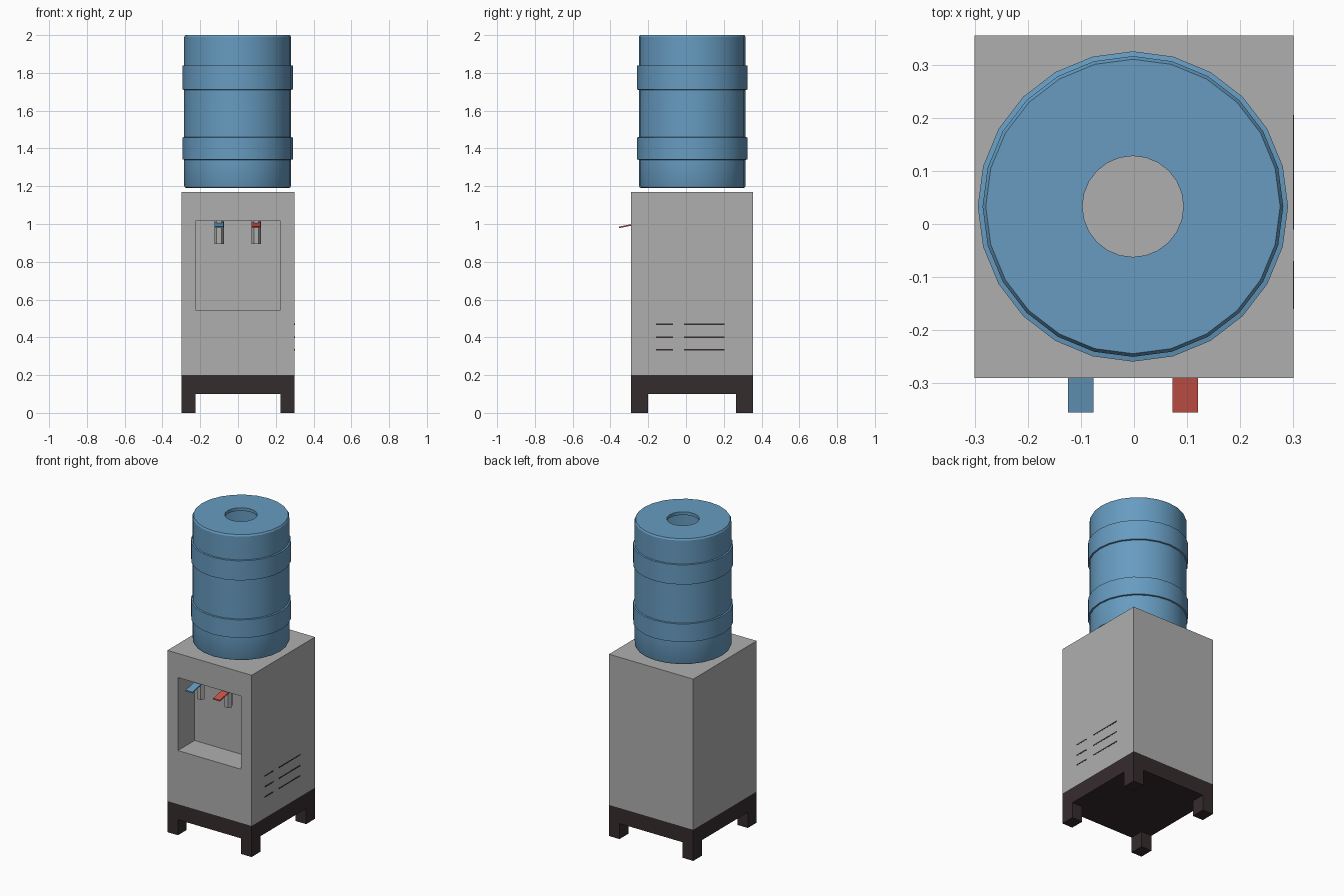
import bpy, bmesh, math
from mathutils import Matrix, Vector

if "Cube" in bpy.data.objects:
    bpy.data.objects.remove(bpy.data.objects["Cube"])


def material(name, rgb):
    m = bpy.data.materials.new(name)
    m.diffuse_color = (*rgb, 1)
    m.use_nodes = True
    m.node_tree.nodes["Principled BSDF"].inputs["Base Color"].default_value = m.diffuse_color
    return m


GREY = material("cabinet grey", (0.43, 0.43, 0.43))
BLUE = material("water blue", (0.135, 0.33, 0.53))
RED = material("hot red", (0.60, 0.09, 0.065))
DARK = material("dark brown", (0.036, 0.025, 0.027))


def finish(name, bm, mat):
    bmesh.ops.recalc_face_normals(bm, faces=bm.faces)
    me = bpy.data.meshes.new(name)
    bm.to_mesh(me)
    bm.free()
    ob = bpy.data.objects.new(name, me)
    bpy.context.collection.objects.link(ob)
    me.materials.append(mat)
    return ob


def add_box(bm, lo, hi):
    lo, hi = Vector(lo), Vector(hi)
    m = Matrix.Translation((lo + hi) / 2) @ Matrix.Diagonal((*(hi - lo), 1))
    return bmesh.ops.create_cube(bm, size=1, matrix=m)["verts"]


X, Y0, Y1 = 0.30, -0.29, 0.355

# cabinet with dispensing recess in the front
bm = bmesh.new()
add_box(bm, (-X, Y0, 0.2), (X, Y1, 1.17))
bm.normal_update()
front = min(bm.faces, key=lambda f: f.calc_center_median().y)
bmesh.ops.inset_individual(bm, faces=[front], thickness=0.05)
mid = front.calc_center_median()
for v in front.verts:
    v.co.x = 0.225 if v.co.x > 0 else -0.225
    v.co.z = 1.015 if v.co.z > mid.z else 0.545
back = bmesh.ops.extrude_discrete_faces(bm, faces=[front])["faces"][0]
bmesh.ops.translate(bm, verts=back.verts, vec=(0, 0.17, 0))
finish("cabinet", bm, GREY)

# base slab with four legs
bm = bmesh.new()
add_box(bm, (-X, Y0, 0.1), (X, Y1, 0.2))
finish("base", bm, DARK)
for side, xa in (("left", -X), ("right", X - 0.075)):
    for end, ya in (("front", Y0), ("back", Y1 - 0.09)):
        bm = bmesh.new()
        add_box(bm, (xa, ya, 0), (xa + 0.075, ya + 0.09, 0.1))
        finish(f"{end}_{side}_leg", bm, DARK)

# thin vent slits on the right side
bm = bmesh.new()
for z in (0.335, 0.40, 0.47):
    for ya, yb in ((-0.16, -0.07), (-0.01, 0.205)):
        add_box(bm, (X - 0.004, ya, z - 0.004), (X + 0.001, yb, z + 0.004))
finish("side_vents", bm, DARK)

# hollow bottle: lathed closed profile, open at top and bottom
R, B, H, T = 0.283, 0.292, 0.095, 0.02
profile = [(H, 2.0), (R - 0.006, 2.0), (R, 1.99),
           (R, 1.84), (B, 1.838), (B, 1.712), (R, 1.71),
           (R, 1.46), (B, 1.458), (B, 1.342), (R, 1.34),
           (R, 1.203), (R - 0.004, 1.194), (R - 0.012, 1.19), (H, 1.19),
           (H, 1.19 + T), (R - T, 1.19 + T), (R - T, 2.0 - T), (H, 2.0 - T)]
bm = bmesh.new()
N = 24
rings = []
for i in range(N):
    a = 2 * math.pi * i / N
    rings.append([bm.verts.new((-0.002 + r * math.cos(a), 0.033 + r * math.sin(a), z))
                  for r, z in profile])
for i in range(N):
    p, q = rings[i], rings[(i + 1) % N]
    for j in range(len(profile)):
        k = (j + 1) % len(profile)
        bm.faces.new((p[j], q[j], q[k], p[k]))
bottle = finish("water_bottle", bm, BLUE)
bpy.context.view_layer.objects.active = bottle
bottle.select_set(True)
bpy.ops.object.shade_smooth_by_angle(angle=math.radians(30))

# taps: hexagonal spout under a sloping lever
for label, x, mat in (("cold", -0.1, BLUE), ("hot", 0.096, RED)):
    bm = bmesh.new()
    bmesh.ops.create_cone(bm, cap_ends=True, segments=6, radius1=0.025, radius2=0.025,
                          depth=0.12, matrix=Matrix.Translation((x, -0.235, 0.955))
                          @ Matrix.Rotation(math.pi / 2, 4, 'Z'))
    # turn the prism so that a flat side faces the front
    if max(v.co.x for v in bm.verts) - x < 0.024:
        bmesh.ops.rotate(bm, verts=bm.verts, cent=(x, -0.235, 0),
                         matrix=Matrix.Rotation(math.pi / 6, 3, 'Z'))
    finish(f"{label}_spout", bm, GREY)

    bm = bmesh.new()
    for v in add_box(bm, (x - 0.024, -0.355, 0.978), (x + 0.024, -0.21, 0.986)):
        v.co.z += 0.2 * (v.co.y + 0.355)
    finish(f"{label}_lever", bm, mat)
